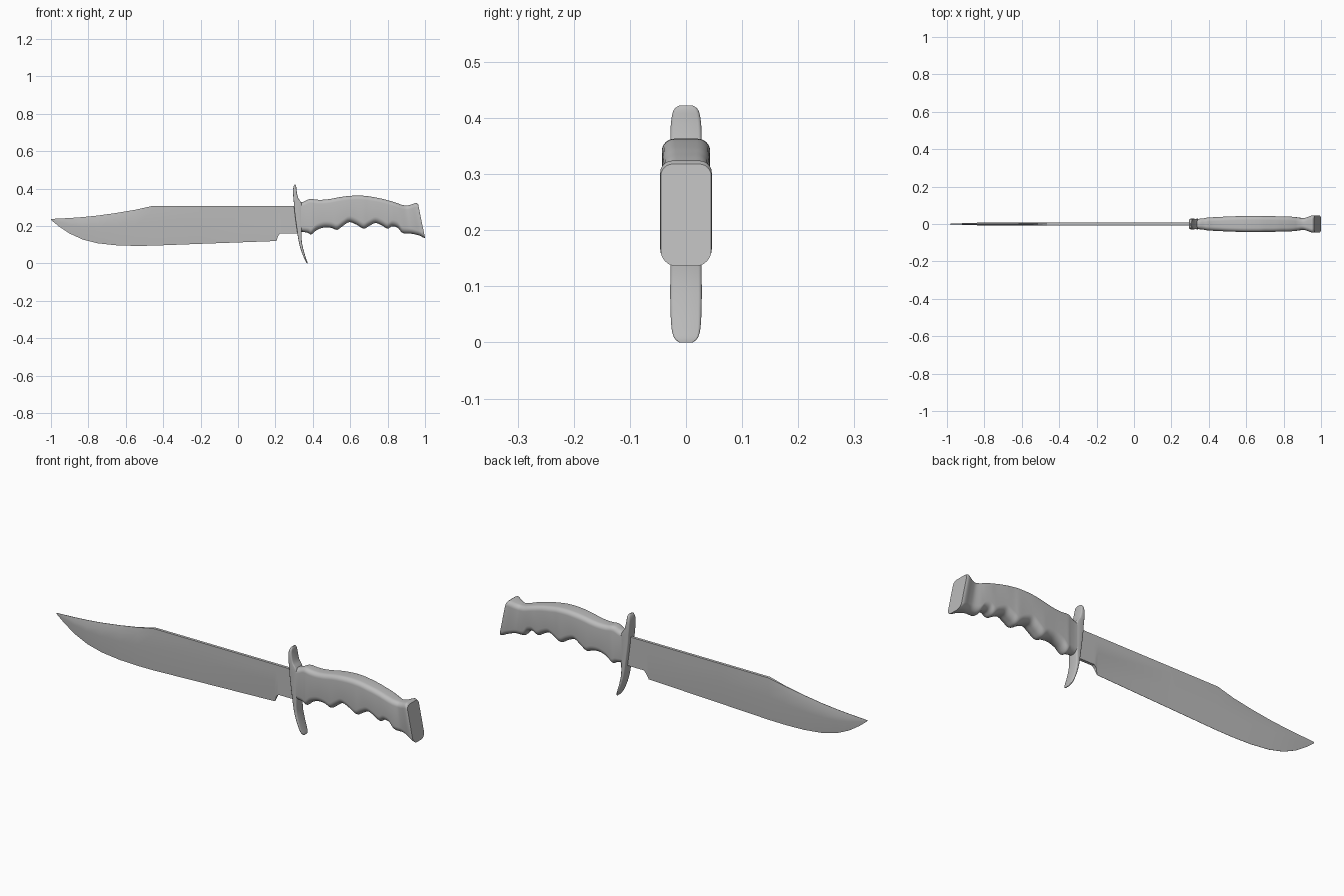
import bpy, bmesh, math
from mathutils import Vector

if "Cube" in bpy.data.objects:
    bpy.data.objects.remove(bpy.data.objects["Cube"])

GREY = (0.5, 0.5, 0.5, 1)
steel = bpy.data.materials.new("plain grey")
steel.use_nodes = True
steel.diffuse_color = GREY
steel.node_tree.nodes["Principled BSDF"].inputs["Base Color"].default_value = GREY


def loft(name, rings, angle):
    """Skin a row of equal point rings and cap both ends."""
    bm = bmesh.new()
    rows = [[bm.verts.new(p) for p in ring] for ring in rings]
    n = len(rows[0])
    for a, b in zip(rows, rows[1:]):
        for i in range(n):
            j = (i + 1) % n
            bm.faces.new((a[i], a[j], b[j], b[i]))
    bm.faces.new(rows[0])
    bm.faces.new(rows[-1])
    bmesh.ops.recalc_face_normals(bm, faces=bm.faces)
    mesh = bpy.data.meshes.new(name)
    bm.to_mesh(mesh)
    bm.free()
    mesh.materials.append(steel)
    mesh.shade_smooth()
    mesh.set_sharp_from_angle(angle=math.radians(angle))
    obj = bpy.data.objects.new(name, mesh)
    bpy.context.collection.objects.link(obj)
    return obj


def rounded_ring(xa, za, xb, zb, w, ra, rb, steps=6):
    """Rounded rectangle spanning point a to point b, of half width w in y."""
    a, b = Vector((xa, 0, za)), Vector((xb, 0, zb))
    mid, h = (a + b) / 2, (a - b).length / 2
    up, side = (a - b).normalized(), Vector((0, 1, 0))
    ring = []
    corners = ((1, 1, ra), (-1, 1, ra), (-1, -1, rb), (1, -1, rb))
    for k, (sy, su, r) in enumerate(corners):
        r = min(r, w * 0.95, h * 0.95)
        for i in range(steps + 1):
            t = (k + i / steps) * math.pi / 2
            ring.append(mid + side * (sy * (w - r) + r * math.cos(t))
                        + up * (su * (h - r) + r * math.sin(t)))
    return ring


def smooth(rows, steps):
    """Catmull-Rom interpolation between rows of numbers."""
    out = []
    last = len(rows) - 1
    for i in range(last):
        p = [rows[max(0, min(last, i + d))] for d in (-1, 0, 1, 2)]
        for s in range(steps):
            t = s / steps
            out.append([b + t * ((c - a) + t * ((2*a - 5*b + 4*c - d)
                        + t * (3*b - a - 3*c + d))) / 2
                        for a, b, c, d in zip(*p)])
    return out + [rows[-1]]


# Blade: x, top, bottom, half thickness of the spine
blade = [(-1, .238, .233, .0005), (-.96, .24, .2, .001), (-.9, .243, .16, .001),
         (-.83, .248, .128, .001), (-.75, .256, .108, .001), (-.65, .27, .097, .001),
         (-.55, .287, .094, .002), (-.46, .307, .095, .007), (-.2, .307, .105, .007),
         (.205, .307, .12, .007), (.216, .307, .15, .007), (.228, .307, .161, .007),
         (.325, .307, .161, .007)]
rings = []
for x, top, bottom, spine in blade:
    full = .007 * min(1, (top - bottom) / .12)
    edge = .0006 if x < .21 else full
    shoulder = top - min(.03, .25 * (top - bottom))
    ridge = bottom + .55 * (top - bottom)
    half = [(spine, top), (full, shoulder), (full, ridge), (edge, bottom)]
    rings.append([(x, y, z) for y, z in half] + [(x, -y, z) for y, z in reversed(half)])
loft("blade", rings, 25)

# Guard: left x, right x, z, half depth
guard = [(.303, .308, .422, .012), (.298, .311, .414, .022), (.294, .313, .39, .027),
         (.296, .322, .35, .028), (.299, .34, .32, .028), (.303, .341, .27, .028),
         (.315, .341, .18, .028), (.324, .341, .12, .028), (.337, .351, .07, .028),
         (.354, .364, .027, .026), (.364, .371, .008, .021), (.369, .373, 0, .012)]
loft("guard", [rounded_ring(r, z, l, z, w, .006, .006, 3)
               for l, r, z, w in smooth(guard, 3)], 40)

# Grip with finger grooves, flaring into the pommel: x, top, bottom, half width
grip = [(.32, .325, .17, .027), (.35, .33, .168, .028), (.375, .342, .163, .031),
        (.392, .345, .155, .034), (.42, .341, .178, .036), (.46, .341, .192, .038),
        (.5, .346, .19, .04), (.53, .352, .18, .041), (.56, .357, .2, .042),
        (.595, .361, .221, .043), (.635, .363, .207, .043), (.672, .362, .186, .043),
        (.7, .359, .2, .042), (.735, .353, .216, .042), (.77, .346, .203, .041),
        (.8, .338, .186, .04), (.825, .331, .199, .04), (.855, .321, .19, .038)]
stations = [(x, t, x, b, w, .022, .034) for x, t, b, w in grip]
# Pommel stations lean toward the slanted end face
stations += [(.875, .314, .88, .163, .035, .022, .032), (.9, .31, .92, .16, .031, .022, .03),
             (.92, .313, .95, .155, .036, .022, .028), (.942, .321, .975, .147, .044, .022, .028),
             (.952, .324, .988, .14, .046, .022, .028), (.963, .318, 1, .136, .045, .022, .028)]
loft("handle", [rounded_ring(*s) for s in smooth(stations, 4)], 40)
